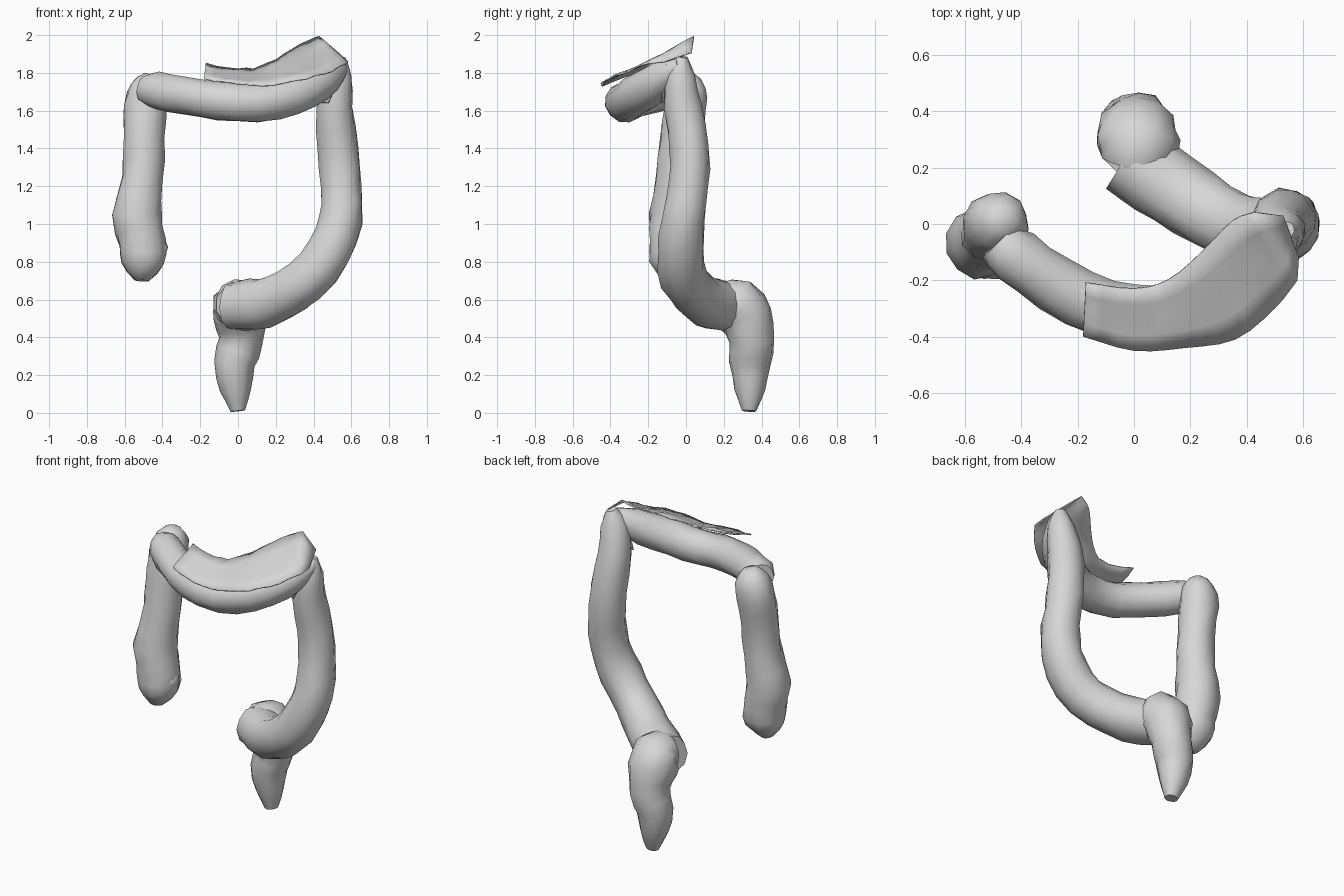
import bpy
import bmesh
import math
import random
from mathutils import Vector

random.seed(4)
if "Cube" in bpy.data.objects:
    bpy.data.objects.remove(bpy.data.objects["Cube"], do_unlink=True)

grey = bpy.data.materials.new("pale_grey")
grey.use_nodes = True
colour = (0.68, 0.68, 0.68, 1)
grey.diffuse_color = colour
grey.node_tree.nodes["Principled BSDF"].inputs["Base Color"].default_value = colour


def finish(name, bm, angle):
    bmesh.ops.recalc_face_normals(bm, faces=bm.faces)
    mesh = bpy.data.meshes.new(name)
    bm.to_mesh(mesh)
    bm.free()
    mesh.materials.append(grey)
    obj = bpy.data.objects.new(name, mesh)
    bpy.context.collection.objects.link(obj)
    bpy.ops.object.select_all(action='DESELECT')
    obj.select_set(True)
    bpy.context.view_layer.objects.active = obj
    bpy.ops.object.shade_smooth_by_angle(angle=math.radians(angle))
    return obj


def spline(points, steps):
    """Smooth curve through points of any dimension."""
    pts = [Vector(p) for p in points]
    pts = [pts[0] * 2 - pts[1]] + pts + [pts[-1] * 2 - pts[-2]]
    out = []
    for a, b, c, d in zip(pts, pts[1:], pts[2:], pts[3:]):
        for i in range(steps):
            t = i / steps
            out.append(0.5 * (2 * b + (c - a) * t + (2 * a - 5 * b + 4 * c - d) * t * t
                              + (3 * b - a - 3 * c + d) * t ** 3))
    return out + [pts[-2]]


def tube(name, stations, sides=12, steps=2, bumps=0.05):
    """Loft a lumpy tube along (x, y, z, radius) stations."""
    path = spline(stations, steps)
    centres = [p.to_3d() for p in path]
    bm = bmesh.new()
    rings = []
    side = None
    for i, p in enumerate(path):
        ahead = (centres[min(i + 1, len(path) - 1)] - centres[max(i - 1, 0)]).normalized()
        side = ahead.orthogonal() if side is None else side - ahead * side.dot(ahead)
        side.normalize()
        up = ahead.cross(side)
        ring = []
        for k in range(sides):
            a = math.tau * k / sides
            r = max(p[3], 0.02) * (1 + random.uniform(-bumps, bumps))
            ring.append(bm.verts.new(centres[i] + r * (math.cos(a) * side + math.sin(a) * up)))
        rings.append(ring)
    for r0, r1 in zip(rings, rings[1:]):
        for k in range(sides):
            j = (k + 1) % sides
            bm.faces.new((r0[k], r0[j], r1[j], r1[k]))
    bm.faces.new(rings[0])
    bm.faces.new(rings[-1])
    return finish(name, bm, 50)


# Rising limb, with a blunt pouch at its foot
tube("rising_limb", [
    (-0.51, -0.09, 0.70, 0.04), (-0.505, -0.08, 0.79, 0.115), (-0.505, -0.07, 0.90, 0.127),
    (-0.535, -0.065, 1.05, 0.13), (-0.505, -0.05, 1.24, 0.114), (-0.495, -0.03, 1.45, 0.11),
    (-0.49, 0.0, 1.62, 0.113), (-0.47, 0.01, 1.73, 0.095), (-0.455, 0.01, 1.79, 0.04)])
tube("pouch_bump", [(-0.47, -0.07, 0.88, 0.08), (-0.41, -0.08, 0.86, 0.06),
                    (-0.38, -0.08, 0.85, 0.03)], sides=8)

# Cross limb, bowed to the front
tube("cross_limb", [
    (-0.48, -0.06, 1.71, 0.08), (-0.42, -0.115, 1.705, 0.1), (-0.28, -0.213, 1.68, 0.1),
    (-0.10, -0.305, 1.652, 0.104), (0.10, -0.32, 1.643, 0.105), (0.28, -0.265, 1.68, 0.108),
    (0.42, -0.165, 1.745, 0.102), (0.51, -0.08, 1.81, 0.07), (0.56, -0.03, 1.85, 0.03)])

# Descending limb, curling back to the middle
tube("descending_limb", [
    (0.54, -0.02, 1.885, 0.03), (0.525, -0.03, 1.79, 0.078), (0.51, -0.015, 1.62, 0.1),
    (0.528, 0.02, 1.40, 0.107), (0.545, 0.01, 1.20, 0.109), (0.545, -0.015, 1.02, 0.116),
    (0.48, -0.03, 0.85, 0.123), (0.36, -0.01, 0.705, 0.124), (0.21, 0.075, 0.61, 0.128),
    (0.08, 0.165, 0.57, 0.136), (-0.03, 0.235, 0.565, 0.13)])

# Final limb, bulging at the top and tapering down to the ground
tube("final_limb", [
    (0.0, 0.21, 0.57, 0.12), (0.013, 0.27, 0.57, 0.15), (0.013, 0.32, 0.50, 0.142),
    (0.015, 0.35, 0.38, 0.118), (-0.02, 0.34, 0.26, 0.11), (-0.012, 0.34, 0.12, 0.08),
    (0.0, 0.335, 0.01, 0.038)])

# Thin apron lying over the cross limb: front and back edges joined by rows
front_edge = spline([(-0.18, -0.40, 1.775), (0.0, -0.45, 1.745), (0.18, -0.44, 1.74),
                     (0.36, -0.41, 1.775), (0.50, -0.30, 1.815), (0.58, -0.20, 1.86)], 3)
back_edge = spline([(-0.17, -0.21, 1.85), (0.0, -0.23, 1.825), (0.12, -0.20, 1.835),
                    (0.24, -0.10, 1.90), (0.35, 0.01, 1.96), (0.43, 0.04, 2.0)], 3)
bm = bmesh.new()
rows = []
for f, b in zip(front_edge, back_edge):
    row = []
    for k in range(5):
        p = f.lerp(b, k / 4)
        p.z += random.uniform(-0.006, 0.006)
        row.append(bm.verts.new(p))
    rows.append(row)
# Side flap closing the apron over the far corner
rows.append([bm.verts.new(Vector((0.585, -0.12, 1.86)).lerp(Vector((0.53, 0.03, 1.91)), k / 4))
             for k in range(5)])
for r0, r1 in zip(rows, rows[1:]):
    for k in range(4):
        bm.faces.new((r0[k], r0[k + 1], r1[k + 1], r1[k]))
apron = finish("apron", bm, 50)
apron.modifiers.new("thickness", 'SOLIDIFY').thickness = 0.008

# Small folded flap inside the far corner
bm = bmesh.new()
bm.faces.new([bm.verts.new(p) for p in
              ((0.57, -0.10, 1.84), (0.48, -0.13, 1.64), (0.42, -0.06, 1.64), (0.50, 0.02, 1.82))])
flap = finish("corner_flap", bm, 30)
flap.modifiers.new("thickness", 'SOLIDIFY').thickness = 0.01
